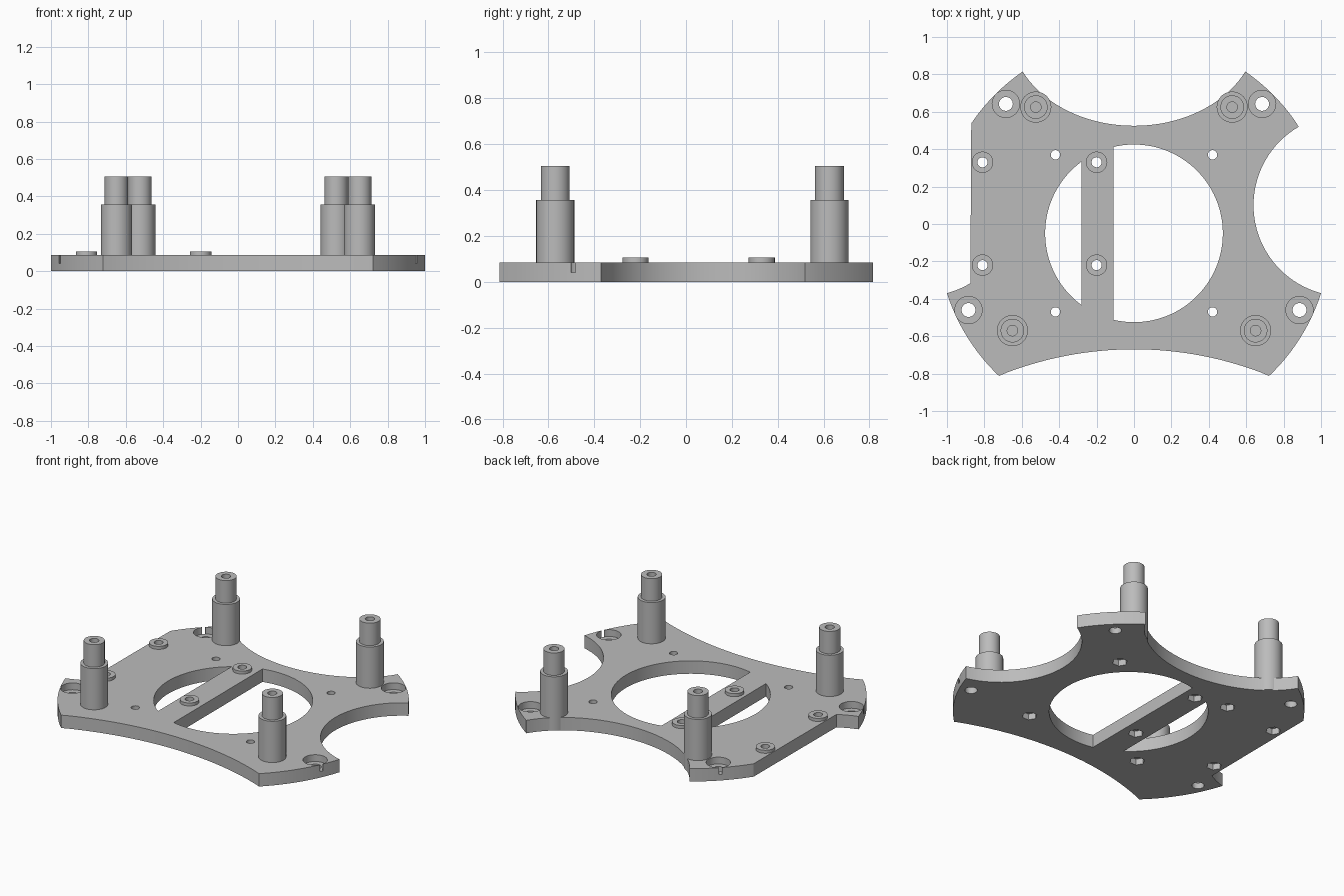
import bpy, bmesh
from math import pi, tau, cos, sin, atan2, sqrt

cube = bpy.data.objects.get("Cube")
if cube:
    bpy.data.objects.remove(cube, do_unlink=True)

grey = bpy.data.materials.new("matte grey")
grey.use_nodes = True
color = (0.5, 0.5, 0.5, 1)
grey.diffuse_color = color
grey.node_tree.nodes["Principled BSDF"].inputs["Base Color"].default_value = color

MID_Y, RIM, TOP = -0.05, 1.05, 0.085


def arc(cx, cy, rx, ry, start, end, n=24):
    """Points on an ellipse from start to end, the short way round."""
    a = atan2((start[1] - cy) / ry, (start[0] - cx) / rx)
    b = atan2((end[1] - cy) / ry, (end[0] - cx) / rx)
    turn = (b - a + pi) % tau - pi
    return [(cx + rx * cos(a + turn * i / n), cy + ry * sin(a + turn * i / n))
            for i in range(n + 1)]


def circle(x, y, r, n=32):
    return [(x + r * cos(tau * i / n), y + r * sin(tau * i / n)) for i in range(n)]


def add_prism(bm, points, z0, z1):
    face = bm.faces.new([bm.verts.new((x, y, z0)) for x, y in points])
    out = bmesh.ops.extrude_face_region(bm, geom=[face])
    verts = [g for g in out["geom"] if isinstance(g, bmesh.types.BMVert)]
    bmesh.ops.translate(bm, vec=(0, 0, z1 - z0), verts=verts)


def finish(bm, name):
    bmesh.ops.recalc_face_normals(bm, faces=bm.faces)
    mesh = bpy.data.meshes.new(name)
    bm.to_mesh(mesh)
    bm.free()
    mesh.materials.append(grey)
    obj = bpy.data.objects.new(name, mesh)
    bpy.context.scene.collection.objects.link(obj)
    return obj


def prisms(name, shapes):
    bm = bmesh.new()
    for points, z0, z1 in shapes:
        add_prism(bm, points, z0, z1)
    return finish(bm, name)


def lathe(name, profile, x, y, n=40):
    """Turned part; a profile point on the axis closes the surface."""
    bm = bmesh.new()
    verts = [bm.verts.new((r, 0, z)) for r, z in profile]
    edges = [bm.edges.new(pair) for pair in zip(verts, verts[1:])]
    bmesh.ops.spin(bm, geom=verts + edges, cent=(0, 0, 0), axis=(0, 0, 1),
                   angle=tau, steps=n, use_merge=True)
    bmesh.ops.remove_doubles(bm, verts=bm.verts, dist=0.0001)
    bmesh.ops.translate(bm, vec=(x, y, 0), verts=bm.verts)
    return finish(bm, name)


# Plate outline: rim arcs at the corners, scooped sides, one straight side
def rim(start, end):
    return arc(0, MID_Y, RIM, RIM, start, end, 12)


front, wing, rear, tip = (0.72, -0.81), (1, -0.37), (0.88, 0.52), (0.595, 0.815)
flip = lambda p: (-p[0], p[1])
flat_back, flat_front = (-0.87, 0.538), (-0.87, -0.325)
sections = [
    rim(front, wing),
    arc(1.125, 0.1, 0.486, 0.486, wing, rear, 36),
    rim(rear, tip),
    arc(0, 1.036, 0.66, 0.511, tip, flip(tip), 40),
    rim(flip(tip), flat_back),
    arc(-1.125, 0.1, 0.486, 0.486, flat_front, flip(wing), 6),
    rim(flip(wing), flip(front)),
    arc(0, -2.59, 1.92, 1.92, flip(front), front, 32),
]
outline = []
for section in sections:
    for x, y in section:
        if not outline or (x - outline[-1][0]) ** 2 + (y - outline[-1][1]) ** 2 > 0.0002:
            outline.append((x, y))
outline.pop()
plate = prisms("base_plate", [(outline, 0, TOP)])

# Positions of the holes and raised fittings
bolt_holes = [(s * x, y) for s in (-1, 1) for x, y in ((0.685, 0.642), (0.885, -0.46))]
small_holes = [(x, y) for x in (-0.42, 0.42) for y in (-0.47, 0.37)]
pads = [(x, y) for x in (-0.81, -0.2) for y in (-0.22, 0.33)]
posts = [(s * x, y) for s in (-1, 1) for x, y in ((0.525, 0.625), (0.65, -0.57))]


# Central round opening, split by a straight bar
def segment(x, side):
    r = 0.475
    h = sqrt(r * r - x * x)
    far = (side * r, MID_Y)
    return (arc(0, MID_Y, r, r, (x, MID_Y - h), far, 32)
            + arc(0, MID_Y, r, r, far, (x, MID_Y + h), 32)[1:])


through = [(segment(-0.28, -1), -0.1, 0.2), (segment(-0.11, 1), -0.1, 0.2)]
through += [(circle(x, y, 0.037), -0.1, 0.2) for x, y in bolt_holes]
through += [(circle(x, y, 0.025), -0.1, 0.2) for x, y in small_holes]
through += [(circle(x, y, 0.027), -0.1, 0.2) for x, y in pads]

# Counterbores above, hexagonal nut pockets below
recesses = [(circle(x, y, 0.073, 40), 0.04, 0.2) for x, y in bolt_holes]
recesses += [(circle(x, y, 0.046, 6), -0.1, 0.04) for x, y in small_holes + pads]

# Thin slots where three counterbores break through the rim
slots = []
for x, y in bolt_holes:
    if x > 0 and y > 0:
        continue
    length = sqrt(x * x + (y - MID_Y) ** 2)
    dx, dy = x / length, (y - MID_Y) / length
    slots.append(([(dx * d - dy * w, MID_Y + dy * d + dx * w)
                   for d, w in ((1.03, -0.01), (1.08, -0.01), (1.08, 0.01), (1.03, 0.01))],
                  0.04, 0.2))

cutters = [prisms("through_cutter", through), prisms("recess_cutter", recesses),
           prisms("slot_cutter", slots)]
for cutter in cutters:
    cutter.hide_render = True
    mod = plate.modifiers.new(cutter.name, "BOOLEAN")
    mod.operation = "DIFFERENCE"
    mod.solver = "EXACT"
    mod.object = cutter
bpy.context.view_layer.update()
cut_mesh = bpy.data.meshes.new_from_object(
    plate.evaluated_get(bpy.context.evaluated_depsgraph_get()))
plate.modifiers.clear()
plate.data = cut_mesh
for cutter in cutters:
    bpy.data.objects.remove(cutter, do_unlink=True)

# Stepped standoff posts with blind screw holes
parts = [plate]
for x, y in posts:
    name = ("rear" if y > 0 else "front") + ("_left" if x > 0 else "_right") + "_post"
    parts.append(lathe(name, [(0, 0.002), (0.083, 0.002), (0.083, 0.357), (0.063, 0.357),
                              (0.063, 0.505), (0.028, 0.505), (0.028, 0.3), (0, 0.3)], x, y))

# Low washer pads around the nut holes
for x, y in pads:
    parts.append(lathe("washer_pad", [(0.027, 0.08), (0.057, 0.08), (0.057, 0.105),
                                      (0.027, 0.105), (0.027, 0.08)], x, y, 32))

bpy.ops.object.select_all(action="DESELECT")
for part in parts:
    part.select_set(True)
bpy.context.view_layer.objects.active = plate
bpy.ops.object.shade_smooth_by_angle(angle=pi / 6)
